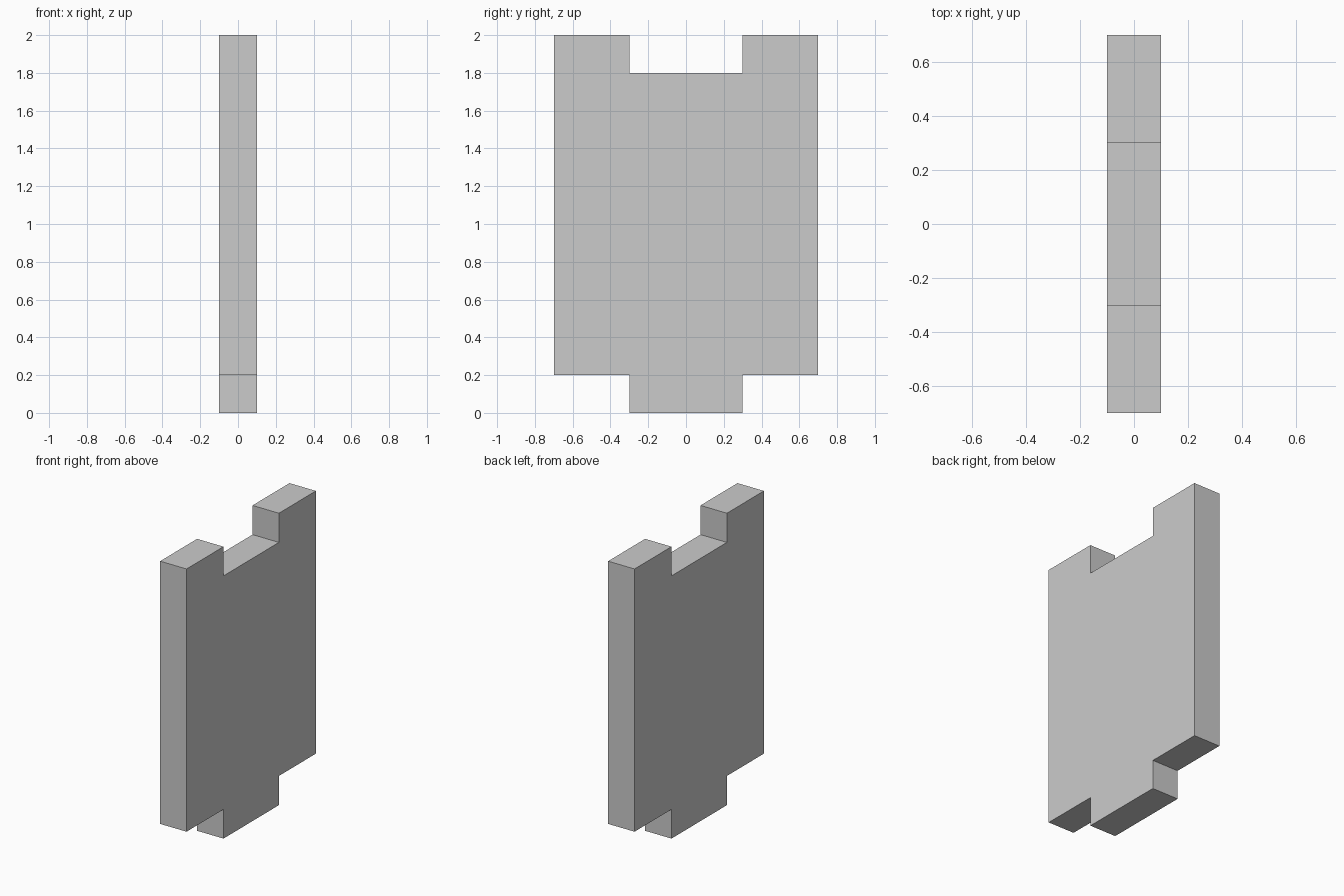
import bpy
import bmesh

if "Cube" in bpy.data.objects:
    bpy.data.objects.remove(bpy.data.objects["Cube"])

THICKNESS = 0.2

# Half outline of the panel (y, z), from bottom tab up to the top notch
half = [(0.3, 0.0), (0.3, 0.2), (0.7, 0.2), (0.7, 2.0), (0.3, 2.0), (0.3, 1.8)]
outline = half + [(-y, z) for y, z in reversed(half)]

# Notched panel: extrude the mirrored outline through its thickness
bm = bmesh.new()
face = bm.faces.new([bm.verts.new((-THICKNESS / 2, y, z)) for y, z in outline])
extruded = bmesh.ops.extrude_face_region(bm, geom=[face], use_keep_orig=True)
moved = [g for g in extruded["geom"] if isinstance(g, bmesh.types.BMVert)]
bmesh.ops.translate(bm, verts=moved, vec=(THICKNESS, 0, 0))
bmesh.ops.recalc_face_normals(bm, faces=bm.faces[:])

mesh = bpy.data.meshes.new("notched_panel")
bm.to_mesh(mesh)
bm.free()
panel = bpy.data.objects.new("notched_panel", mesh)
bpy.context.collection.objects.link(panel)
